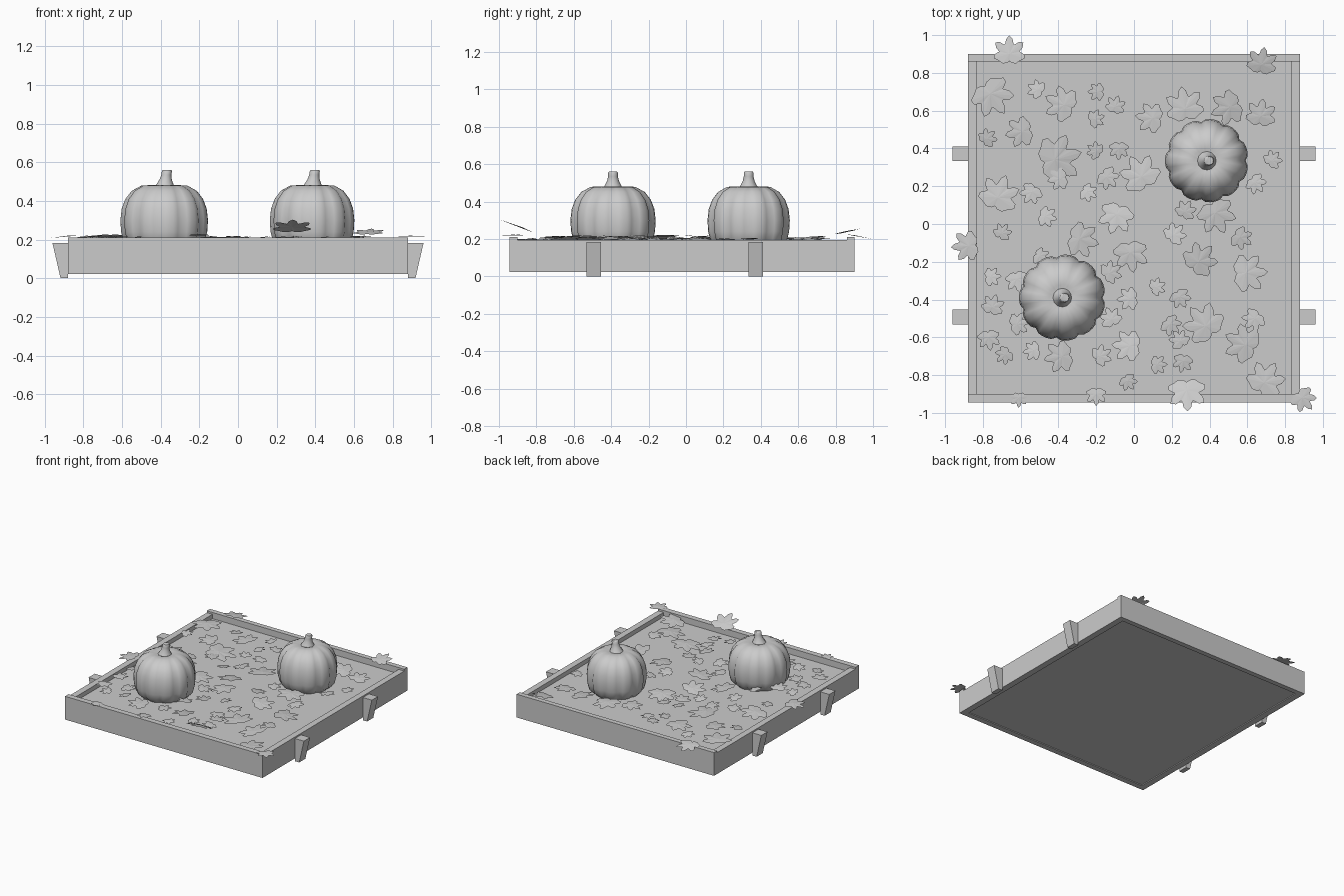
import bpy, bmesh, math, random
from mathutils import Matrix, Vector

if "Cube" in bpy.data.objects:
    bpy.data.objects.remove(bpy.data.objects["Cube"])

random.seed(4)


def make_object(name, bm, smooth=False):
    mesh = bpy.data.meshes.new(name)
    bm.normal_update()
    bm.to_mesh(mesh)
    bm.free()
    ob = bpy.data.objects.new(name, mesh)
    bpy.context.collection.objects.link(ob)
    if smooth:
        bpy.ops.object.select_all(action='DESELECT')
        ob.select_set(True)
        bpy.context.view_layer.objects.active = ob
        bpy.ops.object.shade_smooth_by_angle(angle=math.radians(50))
    return ob


def box(name, x0, x1, y0, y1, z0, z1):
    bm = bmesh.new()
    bmesh.ops.create_cube(bm, size=1)
    for v in bm.verts:
        v.co = Vector((x1 if v.co.x > 0 else x0, y1 if v.co.y > 0 else y0,
                       z1 if v.co.z > 0 else z0))
    return make_object(name, bm)


# Tray: floor, end boards and side boards
box("tray_floor", -0.83, 0.83, -0.90, 0.86, 0.03, 0.16)
box("front_board", -0.88, 0.88, -0.945, -0.90, 0.023, 0.21)
box("back_board", -0.88, 0.88, 0.86, 0.90, 0.023, 0.21)
for s, side in ((-1, "left"), (1, "right")):
    xs = sorted((s * 0.83, s * 0.88))
    box(side + "_board", *xs, -0.90, 0.86, 0.023, 0.195)
    # Tapered pegs against the side boards
    for y, end in ((-0.4925, "front"), (0.3725, "back")):
        bm = bmesh.new()
        prof = [(0.88, 0), (0.918, 0), (0.96, 0.183), (0.88, 0.183)]
        face = bm.faces.new([bm.verts.new((s * x, y - 0.039, z)) for x, z in prof])
        ext = bmesh.ops.extrude_face_region(bm, geom=[face])
        bmesh.ops.translate(bm, vec=(0, 0.078, 0),
                            verts=[g for g in ext["geom"] if isinstance(g, bmesh.types.BMVert)])
        bmesh.ops.recalc_face_normals(bm, faces=bm.faces)
        make_object(f"{side}_{end}_peg", bm)


def lathe(name, cx, cy, rings, n, ribs=0):
    """Rings are (radius, z, x shift, rib depth); both ends are closed."""
    bm = bmesh.new()
    loops = []
    for r, z, dx, depth in rings:
        loop = []
        for i in range(n):
            a = 2 * math.pi * i / n
            groove = 1 - depth * (1 - abs(math.sin(a * ribs / 2))) ** 2
            loop.append(bm.verts.new((cx + dx + r * groove * math.cos(a),
                                      cy + r * groove * math.sin(a), z)))
        loops.append(loop)
    for a, b in zip(loops, loops[1:]):
        for i in range(n):
            j = (i + 1) % n
            bm.faces.new((a[i], a[j], b[j], b[i]))
    bm.faces.new(loops[0][::-1])
    bm.faces.new(loops[-1])
    return make_object(name, bm, True)


# Two ribbed pumpkins with flared stems
body = [(0.10, 0.14), (0.17, 0.15), (0.212, 0.19), (0.225, 0.24), (0.229, 0.30),
        (0.222, 0.36), (0.203, 0.41), (0.17, 0.452), (0.12, 0.479), (0.07, 0.482), (0.03, 0.470)]
stem = [(0.052, 0.472), (0.043, 0.488), (0.032, 0.51), (0.026, 0.535), (0.026, 0.555), (0.022, 0.56)]
for name, cx, cy, k in (("front_pumpkin", -0.38, -0.39, 1.0), ("back_pumpkin", 0.385, 0.335, 0.965)):
    lathe(name, cx, cy, [(r * k, z, 0, 0.07) for r, z in body], 55, 11)
    lathe(name + "_stem", cx, cy, [(r, z, (z - 0.472) * 0.15, 0) for r, z in stem], 12)

# Lobed leaf outline: (angle from tip, radius) for one half
HALF = [(0, 1.0), (12, 0.82), (20, 0.62), (28, 0.56), (38, 0.82), (50, 0.97), (64, 0.78),
        (76, 0.55), (92, 0.80), (106, 0.84), (124, 0.66), (145, 0.62), (165, 0.50), (180, 0.38)]
OUTLINE = HALF + [(-a, r) for a, r in HALF[-2:0:-1]]


def add_leaf(bm, x, y, z, r, yaw, tilt, roll=0):
    m = (Matrix.Translation((x, y, z)) @ Matrix.Rotation(math.radians(yaw), 4, 'Z')
         @ Matrix.Rotation(math.radians(-tilt), 4, 'Y')
         @ Matrix.Rotation(math.radians(roll), 4, 'X'))
    ring = [bm.verts.new(m @ Vector((r * q * math.cos(math.radians(a)),
                                     r * q * math.sin(math.radians(a)), 0))) for a, q in OUTLINE]
    mid = bm.verts.new(m @ Vector((0, 0, 0.04 * r)))
    for a, b in zip(ring, ring[1:] + ring[:1]):
        bm.faces.new((mid, a, b))


# Leaves overhanging the rim: x, y, radius, yaw, tilt
rim = [(-0.66, 0.90, 0.10, 90, -10), (0.675, 0.845, 0.095, 80, 12), (-0.875, -0.115, 0.095, 185, -5),
       (-0.61, -0.92, 0.053, -90, 0), (-0.20, -0.90, 0.063, -90, 5), (0.28, -0.88, 0.12, -88, 21),
       (0.89, -0.92, 0.08, -50, 0)]
bm = bmesh.new()
for x, y, r, yaw, tilt in rim:
    add_leaf(bm, x, y, 0.217 + r * max(0, math.sin(math.radians(tilt))), r, yaw, tilt)
make_object("rim_leaves", bm)

# Large leaves on the floor: x, y, radius
large = [(-0.76, 0.69, 0.13), (-0.37, 0.63, 0.11), (-0.42, 0.34, 0.15), (-0.59, 0.49, 0.095),
         (-0.72, 0.14, 0.125), (0.27, 0.61, 0.12), (0.51, 0.62, 0.11), (0.67, 0.57, 0.095),
         (0.04, 0.25, 0.125), (-0.09, 0.05, 0.11), (-0.29, -0.08, 0.11), (-0.02, -0.15, 0.11),
         (0.43, 0.06, 0.12), (0.34, -0.20, 0.11), (0.59, -0.26, 0.12), (0.38, -0.54, 0.13),
         (0.59, -0.64, 0.12), (0.69, -0.84, 0.12), (-0.02, -0.645, 0.10), (-0.38, -0.70, 0.10),
         (0.10, 0.56, 0.095)]
# Small leaves: x, y
small = [(-0.51, 0.71), (-0.19, 0.70), (-0.10, 0.62), (-0.21, 0.555), (-0.20, 0.385), (-0.08, 0.40),
         (-0.145, 0.25), (-0.54, 0.17), (-0.39, 0.24), (-0.25, 0.17), (-0.47, 0.04), (-0.78, 0.45),
         (-0.70, -0.05), (-0.50, -0.17), (-0.76, -0.28), (-0.62, -0.29), (-0.75, -0.44),
         (-0.77, -0.60), (-0.62, -0.53), (-0.68, -0.69), (-0.53, -0.67), (-0.18, -0.70),
         (-0.12, -0.505), (-0.13, -0.26), (-0.02, -0.395), (0.115, -0.335), (0.24, -0.385),
         (0.19, -0.53), (0.245, -0.62), (0.12, -0.745), (0.26, -0.725), (-0.035, -0.83),
         (0.64, -0.50), (0.56, -0.07), (0.64, 0.22), (0.73, 0.335), (0.21, -0.06), (0.27, 0.065)]
for name, group, z0, z1 in (("large_leaves", large, 0.19, 0.205),
                            ("small_leaves", [(x, y, random.uniform(0.055, 0.075)) for x, y in small],
                             0.19, 0.215)):
    bm = bmesh.new()
    for x, y, r in group:
        add_leaf(bm, x, y, random.uniform(z0, z1), r, random.uniform(0, 360),
                 random.uniform(-9, 9), random.uniform(-9, 9))
    make_object(name, bm)
